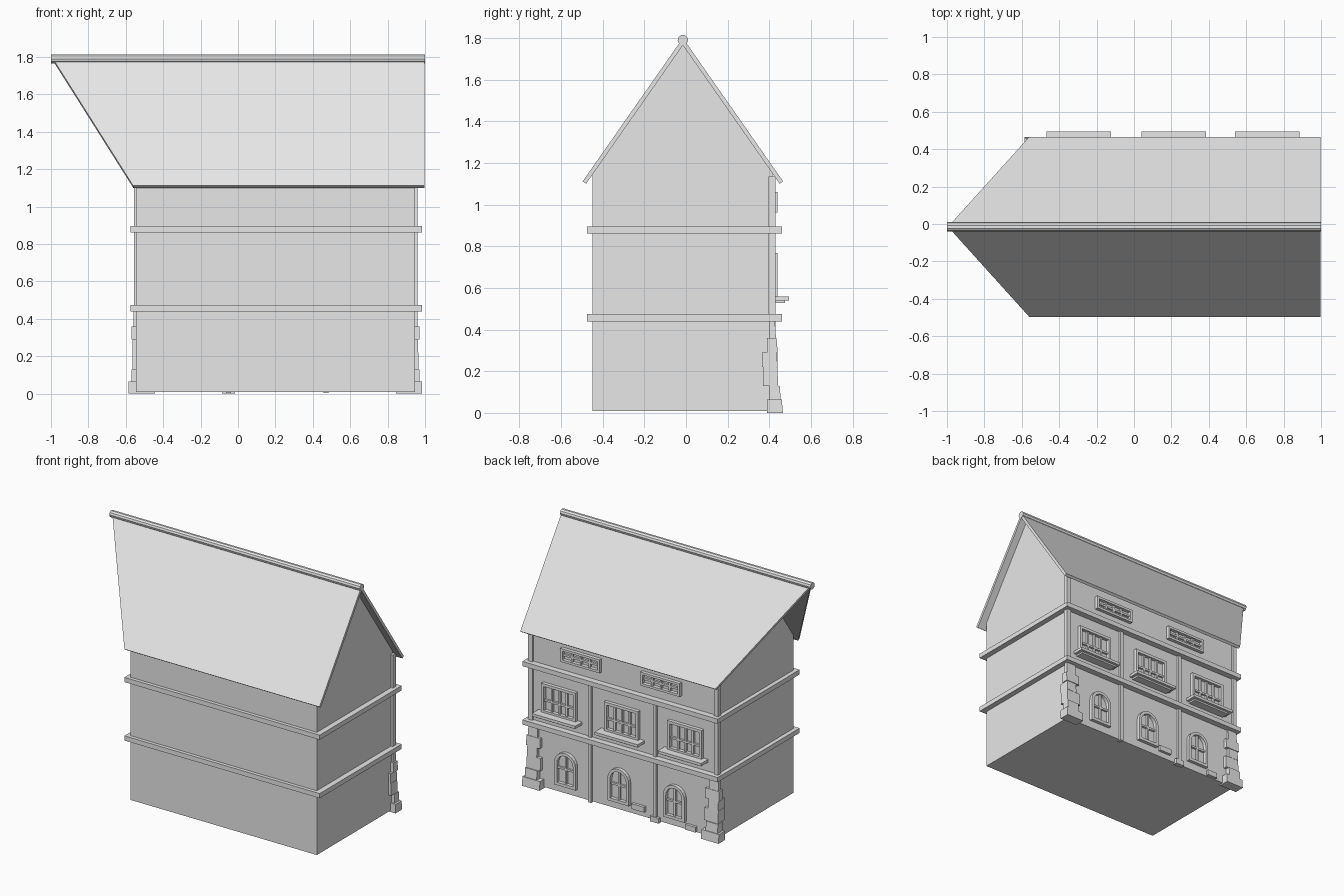
import bpy, bmesh, math
from mathutils import Vector

cube = bpy.data.objects.get("Cube")
if cube:
    bpy.data.objects.remove(cube, do_unlink=True)

stone = bpy.data.materials.new("grey_plaster")
stone.use_nodes = True
GREY = (0.8, 0.8, 0.8, 1)
stone.diffuse_color = GREY
stone.node_tree.nodes["Principled BSDF"].inputs["Base Color"].default_value = GREY

X0, X1 = -0.545, 0.945        # wall ends
Y0, Y1 = -0.45, 0.415         # plain side, window side
RIDGE_Y, SLOPE = -0.015, 1.43


def finish(name, bm):
    bmesh.ops.recalc_face_normals(bm, faces=bm.faces)
    mesh = bpy.data.meshes.new(name)
    bm.to_mesh(mesh)
    bm.free()
    mesh.materials.append(stone)
    ob = bpy.data.objects.new(name, mesh)
    bpy.context.collection.objects.link(ob)
    return ob


def add_box(bm, x, y, z):
    """Box from three (low, high) ranges."""
    verts = bmesh.ops.create_cube(bm, size=1)["verts"]
    for v in verts:
        v.co = Vector([sum(r) / 2 + c * (r[1] - r[0]) for r, c in zip((x, y, z), v.co)])
    return verts


def box(name, x, y, z):
    bm = bmesh.new()
    add_box(bm, x, y, z)
    return finish(name, bm)


def add_prism(bm, points, offset):
    """Extrude a flat polygon of 3D points by an offset."""
    face = bm.faces.new([bm.verts.new(p) for p in points])
    top = bmesh.ops.extrude_face_region(bm, geom=[face])["geom"]
    moved = [g for g in top if isinstance(g, bmesh.types.BMVert)]
    bmesh.ops.translate(bm, verts=moved, vec=offset)


def add_ring(bm, outer, inner, y0, y1):
    """Window frame between two matching outlines in x and z."""
    loops = [[bm.verts.new((x, y, z)) for x, z in line]
             for line, y in ((outer, y0), (outer, y1), (inner, y1), (inner, y0))]
    n = len(outer)
    for a, b in zip(loops, loops[1:] + loops[:1]):
        for i in range(n):
            j = (i + 1) % n
            bm.faces.new((a[i], a[j], b[j], b[i]))


def rect(cx, half, z0, z1):
    return [(cx - half, z0), (cx + half, z0), (cx + half, z1), (cx - half, z1)]


def arch(cx, half, z0, spring, steps=10):
    arc = [(cx + half * math.cos(math.pi * i / steps),
            spring + half * math.sin(math.pi * i / steps)) for i in range(steps + 1)]
    return [(cx - half, z0), (cx + half, z0)] + arc


def add_bars(bm, cx, half, z0, z1, columns, crossbars):
    y = (Y1 - 0.005, Y1 + 0.015)
    for i in range(1, columns):
        x = cx - half + 2 * half * i / columns
        add_box(bm, (x - 0.007, x + 0.007), y, (z0, z1))
    for z in crossbars:
        add_box(bm, (cx - half, cx + half), y, (z - 0.007, z + 0.007))


# Walls with both gables
apex = 1.765
eave = apex - SLOPE * (Y1 - RIDGE_Y)
bm = bmesh.new()
add_prism(bm, [(X0, Y0, 0.01), (X0, Y1, 0.01), (X0, Y1, eave),
               (X0, RIDGE_Y, apex), (X0, Y0, eave)], (X1 - X0, 0, 0))
finish("walls", bm)

# Roof slopes, with the ridge running out past one gable
for name, side in (("roof_plain_side", -1), ("roof_window_side", 1)):
    normal = Vector((0, side * SLOPE, 1)).normalized() * 0.02
    run = 0.465
    ridge_z, low_z = apex, apex - SLOPE * run
    y_low = RIDGE_Y + side * run
    bm = bmesh.new()
    add_prism(bm, [(-0.98, RIDGE_Y, ridge_z), (0.998, RIDGE_Y, ridge_z),
                   (0.998, y_low, low_z), (-0.56, y_low, low_z)], normal)
    finish(name, bm)

# Round ridge cap
bpy.ops.mesh.primitive_cylinder_add(vertices=10, radius=0.025, depth=2,
                                    location=(0, RIDGE_Y, 1.79), rotation=(0, math.pi / 2, 0))
ridge = bpy.context.object
ridge.name = "ridge_cap"
ridge.data.materials.append(stone)

# Floor bands
for name, z in (("lower_band", 0.44), ("upper_band", 0.862)):
    box(name, (X0 - 0.03, X1 + 0.04), (Y0 - 0.025, Y1 + 0.045), (z, z + 0.034))

# Corner posts and dividers on the window side
for name, x in (("left_post", X1), ("right_post", X0)):
    box(name, (x - 0.018, x + 0.015) if x > 0 else (x - 0.012, x + 0.02),
        (Y1 - 0.02, Y1 + 0.015), (0.45, 1.135))
for name, x in (("left_divider", 0.47), ("right_divider", -0.05)):
    box(name, (x - 0.013, x + 0.013), (Y1 - 0.02, Y1 + 0.015), (0.003, 0.87))

# Rough corner stones: bottom, top, depth behind, reach in front, reach sideways, inner width
courses = [(0, 0.065, 0.025, 0.05, 0.04, 0.1), (0.065, 0.13, 0.015, 0.04, 0.025, 0.07),
           (0.13, 0.22, 0.045, 0.028, 0.02, 0.09), (0.22, 0.29, 0.05, 0.025, 0.018, 0.06),
           (0.29, 0.36, 0.025, 0.025, 0.025, 0.085), (0.36, 0.44, 0.015, 0.017, 0.015, 0.06)]
for name, x, s in (("left_corner_stones", X1, 1), ("right_corner_stones", X0, -1)):
    bm = bmesh.new()
    for z0, z1, back, front, out, inner in courses:
        xs = sorted((x + s * out, x - s * inner))
        verts = add_box(bm, xs, (Y1 - back, Y1 + front), (z0, z1))
        for v in verts:                       # slight taper towards the top
            if v.co.z > (z0 + z1) / 2 and v.co.y > Y1:
                v.co.y -= 0.005
    finish(name, bm)

# Arched ground floor windows
for i, x in enumerate((0.66, 0.235, -0.21)):
    bm = bmesh.new()
    add_ring(bm, arch(x, 0.085, 0.065, 0.225), arch(x, 0.064, 0.086, 0.225), Y1 - 0.005, Y1 + 0.025)
    add_bars(bm, x, 0.064, 0.08, 0.29, 2, [0.19])
    finish(f"arched_window_{i + 1}", bm)

# Middle floor windows with deep sills
for i, x in enumerate((0.712, 0.212, -0.295)):
    bm = bmesh.new()
    add_ring(bm, rect(x, 0.137, 0.555, 0.768), rect(x, 0.117, 0.575, 0.748), Y1 - 0.005, Y1 + 0.025)
    add_bars(bm, x, 0.117, 0.57, 0.75, 4, [0.645])
    finish(f"middle_window_{i + 1}", bm)
    bm = bmesh.new()
    add_box(bm, (x - 0.173, x + 0.173), (Y1 - 0.01, 0.495), (0.54, 0.56))
    add_box(bm, (x - 0.15, x + 0.15), (Y1 - 0.01, 0.475), (0.528, 0.54))
    finish(f"window_sill_{i + 1}", bm)

# Low attic windows
for i, x in enumerate((0.54, -0.1)):
    bm = bmesh.new()
    add_ring(bm, rect(x, 0.157, 0.963, 1.06), rect(x, 0.14, 0.98, 1.043), Y1 - 0.005, Y1 + 0.025)
    add_bars(bm, x, 0.14, 0.975, 1.05, 4, [1.012])
    finish(f"attic_window_{i + 1}", bm)

# Loose stones along the foot of the wall
for i, (x, z, w) in enumerate(((0.08, 0.05, 0.05), (-0.05, 0.0, 0.035), (-0.34, 0.015, 0.04))):
    box(f"foot_stone_{i + 1}", (x - w, x + w), (Y1 - 0.01, Y1 + 0.02), (z, z + 0.038))
